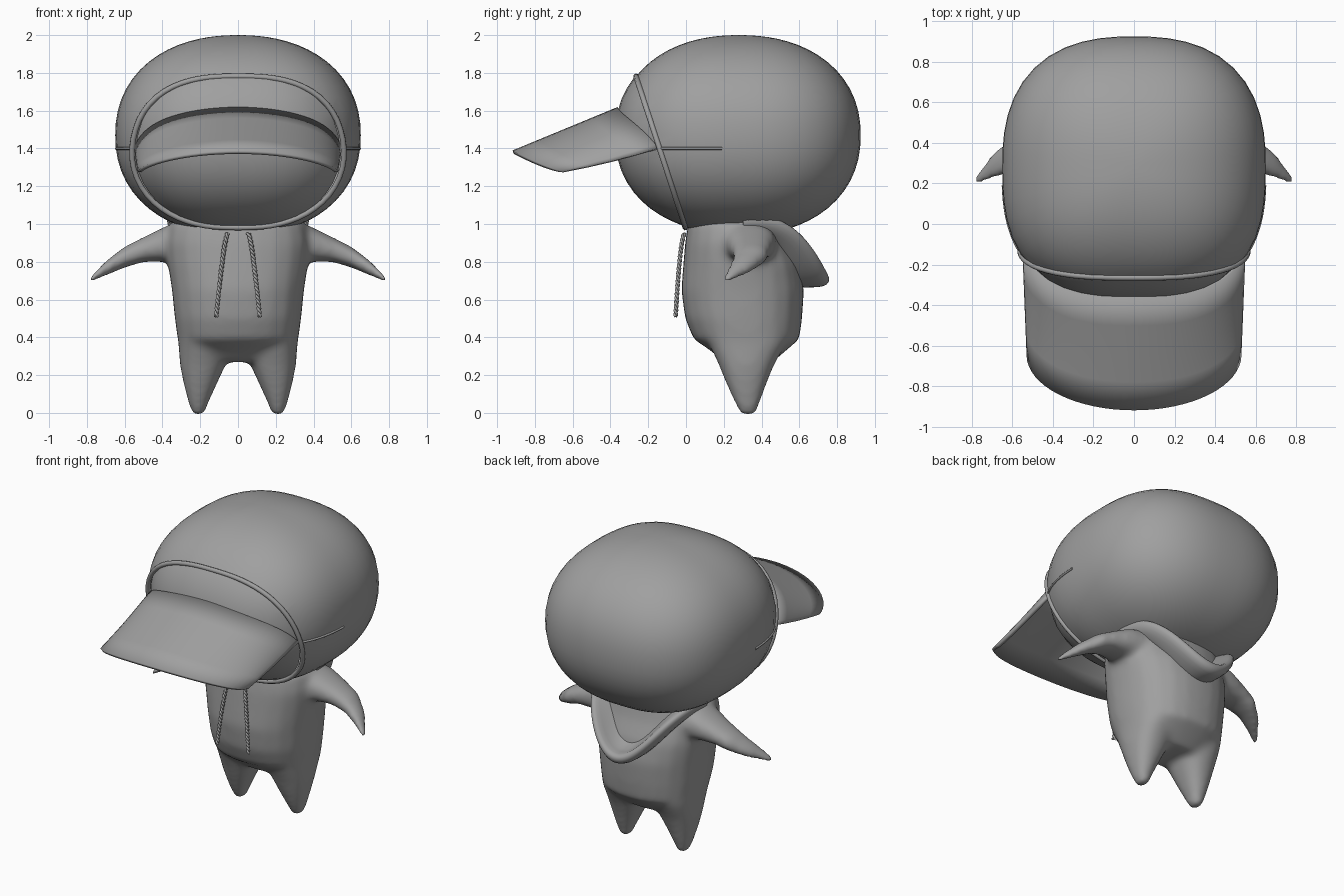
import bpy, bmesh
from math import sin, cos, pi
from mathutils import Vector

if "Cube" in bpy.data.objects:
    bpy.data.objects.remove(bpy.data.objects["Cube"], do_unlink=True)

GREY = (0.35, 0.35, 0.35, 1)
mat = bpy.data.materials.new("plain grey")
mat.use_nodes = True
mat.diffuse_color = GREY
mat.node_tree.nodes["Principled BSDF"].inputs["Base Color"].default_value = GREY

X, Y, Z = Vector((1, 0, 0)), Vector((0, 1, 0)), Vector((0, 0, 1))
CENTRE = Vector((0, 0.28, 1.47))
HOOD = (0.65, 0.645, 0.53)
FACE = (0.625, 0.655, 0.522)
CUT_POINT = Vector((0, -0.14, 1.4))
CUT_UP = Vector((0, -0.31, 0.95)).normalized()
CUT_NORMAL = X.cross(CUT_UP)


def add_object(name, bm):
    bmesh.ops.recalc_face_normals(bm, faces=bm.faces)
    mesh = bpy.data.meshes.new(name)
    bm.to_mesh(mesh)
    bm.free()
    mesh.materials.append(mat)
    mesh.shade_smooth()
    obj = bpy.data.objects.new(name, mesh)
    bpy.context.collection.objects.link(obj)
    return obj


def head_size(p, size):
    """Below one inside the rounded head shape, above one outside."""
    x, y, z = (abs(c) / s for c, s in zip(p - CENTRE, size))
    n = 2.7 if p.y < CENTRE.y else 2.5
    return ((x ** n + y ** n) ** (2.2 / n) + z ** 2.2) ** (1 / 2.2)


def surface_point(start, direction, size=HOOD):
    low, high = 0.0, 2.0
    for _ in range(30):
        mid = (low + high) / 2
        if head_size(start + direction * mid, size) < 1:
            low = mid
        else:
            high = mid
    return start + direction * low


def head_part(name, size, front):
    bm = bmesh.new()
    bmesh.ops.create_uvsphere(bm, u_segments=48, v_segments=32, radius=1)
    for v in bm.verts:
        v.co = surface_point(CENTRE, v.co.normalized(), size)
    bmesh.ops.bisect_plane(bm, geom=bm.verts[:] + bm.edges[:] + bm.faces[:],
                           plane_co=CUT_POINT, plane_no=CUT_NORMAL,
                           clear_outer=(CUT_NORMAL.y < 0) != front,
                           clear_inner=(CUT_NORMAL.y < 0) == front)
    return add_object(name, bm)


def loft(bm, rings, across, up):
    """Closed skin through rings of (centre, half width, half height)."""
    n, loops = 24, []
    for centre, a, b in rings:
        loop = []
        for i in range(n):
            c, s = cos(2 * pi * i / n), sin(2 * pi * i / n)
            k = (abs(c) ** 2.4 + abs(s) ** 2.4) ** (-1 / 2.4)
            loop.append(bm.verts.new(Vector(centre) + across * c * a * k + up * s * b * k))
        loops.append(loop)
    for p, q in zip(loops, loops[1:]):
        for i in range(n):
            j = (i + 1) % n
            bm.faces.new((p[i], p[j], q[j], q[i]))
    bm.faces.new(loops[0])
    bm.faces.new(loops[-1][::-1])


def sheet(name, rows, thickness):
    bm = bmesh.new()
    grid = [[bm.verts.new(p) for p in row] for row in rows]
    for p, q in zip(grid, grid[1:]):
        for i in range(len(p) - 1):
            bm.faces.new((p[i], p[i + 1], q[i + 1], q[i]))
    obj = add_object(name, bm)
    solid = obj.modifiers.new("thickness", "SOLIDIFY")
    solid.thickness = thickness
    solid.offset = 0
    return obj


def cord(name, points, radius, closed=False):
    curve = bpy.data.curves.new(name, "CURVE")
    curve.dimensions = "3D"
    curve.bevel_depth = radius
    curve.bevel_resolution = 2
    curve.use_fill_caps = True
    line = curve.splines.new("POLY")
    line.points.add(len(points) - 1)
    for p, co in zip(line.points, points):
        p.co = (*co, 1)
    line.use_cyclic_u = closed
    curve.materials.append(mat)
    obj = bpy.data.objects.new(name, curve)
    bpy.context.collection.objects.link(obj)


# Head: hood behind the slanted opening, face in front of it, rolled rim between
head_part("hood", HOOD, False)
head_part("face", FACE, True)
rim = []
for i in range(64):
    a = 2 * pi * i / 64
    rim.append(surface_point(CUT_POINT, X * cos(a) + CUT_UP * sin(a)))
cord("hood_rim", rim, 0.015, True)

# Cap brim: ruled sheet from the forehead to the drooping front edge
rows = []
for t in (0, 0.25, 0.5, 0.75, 1):
    row = []
    for i in range(33):
        a = pi * (i / 32 - 0.5)
        guide = Vector((0.56 * sin(a), -0.16 - 0.22 * cos(a), 1.40 + 0.21 * cos(a)))
        middle = Vector((0, CENTRE.y, guide.z))
        root = surface_point(middle, (guide - middle).normalized(), FACE)
        edge = Vector((0.52 * sin(a), -0.65 - 0.265 * cos(a), 1.275 + 0.105 * cos(a) ** 1.3))
        sag = Z * -0.03 * t * (1 - t) * abs(sin(a))
        row.append(root.lerp(edge, t) + sag)
    rows.append(row)
sheet("cap_brim", rows, 0.02)

# Body: torso, legs and arms fused into one soft skin
bm = bmesh.new()
torso = [(0.27, 0.33, 0.21, 0.13), (0.33, 0.33, 0.27, 0.2), (0.39, 0.32, 0.32, 0.28),
         (0.5, 0.305, 0.335, 0.31), (0.65, 0.3, 0.35, 0.325), (0.78, 0.295, 0.37, 0.31),
         (0.9, 0.275, 0.38, 0.28), (1.0, 0.27, 0.36, 0.26), (1.08, 0.3, 0.25, 0.22)]
loft(bm, [((0, y, z), a, b) for z, y, a, b in torso], X, Y)
leg = [(0.5, 0.17, 0.31, 0.15, 0.25), (0.36, 0.185, 0.325, 0.13, 0.2),
       (0.25, 0.187, 0.32, 0.12, 0.145), (0.15, 0.2, 0.32, 0.087, 0.105),
       (0.05, 0.21, 0.325, 0.052, 0.065), (-0.012, 0.21, 0.33, 0.03, 0.04)]
arm = [(0.25, 0.33, 0.9, 0.15, 0.11), (0.38, 0.34, 0.895, 0.135, 0.095),
       (0.5, 0.345, 0.865, 0.105, 0.066), (0.6, 0.34, 0.825, 0.088, 0.056),
       (0.7, 0.285, 0.765, 0.062, 0.04), (0.785, 0.21, 0.705, 0.025, 0.018)]
for side in (-1, 1):
    loft(bm, [((side * x, y, z), a, b) for z, x, y, a, b in leg], X, Y)
    loft(bm, [((side * x, y, z), a, b) for x, y, z, a, b in arm], Y, Z)
body = add_object("body", bm)
remesh = body.modifiers.new("fuse", "REMESH")
remesh.mode = "VOXEL"
remesh.voxel_size = 0.017
remesh.use_smooth_shade = True
soften = body.modifiers.new("soften", "SMOOTH")
soften.factor = 0.5
soften.iterations = 18

# Collar: sagging pouch behind the neck, from underside over the rim to the inside
profile = [(0.33, 0.30, 0.27, 0.96, 0.29), (0.36, 0.30, 0.39, 0.98, 0.31),
           (0.375, 0.30, 0.445, 1.02, 0.345), (0.365, 0.30, 0.46, 1.04, 0.325),
           (0.345, 0.30, 0.435, 1.04, 0.305), (0.31, 0.30, 0.36, 1.03, 0.31),
           (0.27, 0.30, 0.26, 1.02, 0.24)]
rows = []
for w, y, depth, z, drop in profile:
    angles = [pi * (i / 32 - 0.5) for i in range(33)]
    rows.append([Vector((w * sin(a), y + depth * cos(a), z - drop * cos(a) ** 3)) for a in angles])
collar = sheet("collar", rows, 0.015)
collar.modifiers.new("rounding", "SUBSURF").levels = 1

# Drawstrings of two twisted strands, and the side seams of the hood
for side, word in ((-1, "right"), (1, "left")):
    for strand in (0, pi):
        points = []
        for i in range(121):
            t, turn = i / 120, i * pi / 6 + strand
            points.append((side * (0.055 + 0.06 * t ** 0.7) + 0.006 * cos(turn),
                           -0.005 - 0.05 * t ** 0.5 + 0.006 * sin(turn), 0.95 - 0.44 * t))
        cord(word + "_drawstring", points, 0.007)
    seam = []
    for i in range(13):
        seam.append(surface_point(Vector((0, -0.14 + 0.33 * i / 12, 1.4)), X * side))
    cord(word + "_hood_seam", seam, 0.007)
